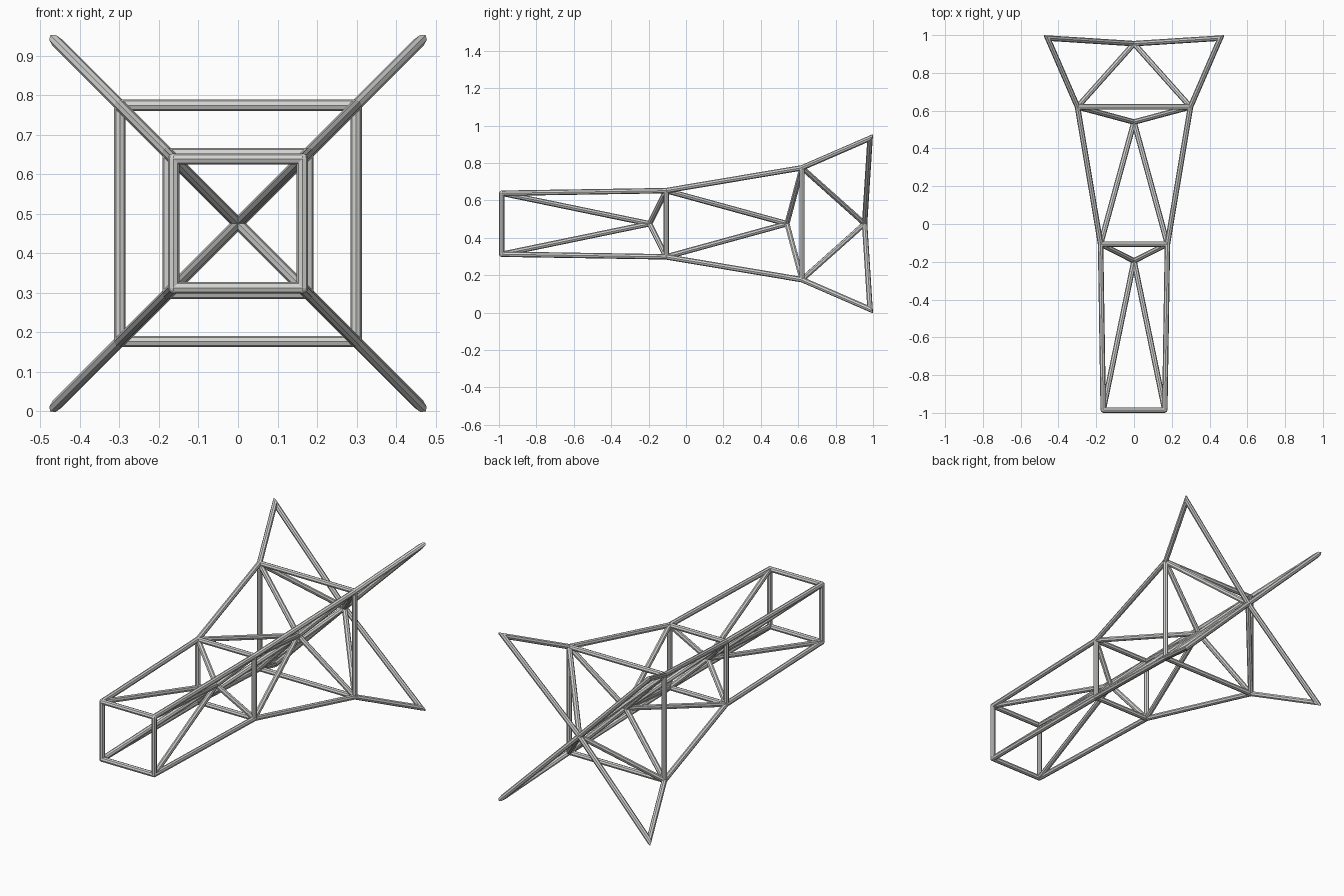
import bpy
import bmesh
from mathutils import Vector, Matrix

cube = bpy.data.objects.get("Cube")
if cube:
    bpy.data.objects.remove(cube, do_unlink=True)

RADIUS = 0.0145
SIDES = 8
MID_Z = 0.475

steel = bpy.data.materials.new("light_steel_grey")
steel.use_nodes = True
GREY = (0.65, 0.65, 0.64, 1)
steel.diffuse_color = GREY
steel.node_tree.nodes["Principled BSDF"].inputs["Base Color"].default_value = GREY


def add_bar(bm, a, b):
    """Straight tube between two joints."""
    d = b - a
    turn = d.to_track_quat('Z', 'Y').to_matrix().to_4x4()
    return bmesh.ops.create_cone(bm, cap_ends=True, segments=SIDES,
                                 radius1=RADIUS, radius2=RADIUS, depth=d.length,
                                 matrix=Matrix.Translation((a + b) / 2) @ turn)["verts"]


def add_mitred_bar(bm, a, tip, other):
    """Tube run past the tip, then cut where it meets the bar from other."""
    along, across = (tip - a).normalized(), (tip - other).normalized()
    verts = add_bar(bm, a, tip + along * RADIUS * 3)
    faces = {f for v in verts for f in v.link_faces}
    edges = {e for v in verts for e in v.link_edges}
    bmesh.ops.bisect_plane(bm, geom=verts + list(edges) + list(faces),
                           plane_co=tip, plane_no=along - across,
                           clear_outer=True)


def make_part(name, bars, joints=(), mitred=()):
    bm = bmesh.new()
    for a, b in bars:
        add_bar(bm, a, b)
    for a, tip, other in mitred:
        add_mitred_bar(bm, a, tip, other)
    for p in joints:
        bmesh.ops.create_uvsphere(bm, u_segments=SIDES, v_segments=6,
                                  radius=RADIUS, matrix=Matrix.Translation(p))
    mesh = bpy.data.meshes.new(name)
    bm.to_mesh(mesh)
    bm.free()
    mesh.materials.append(steel)
    obj = bpy.data.objects.new(name, mesh)
    bpy.context.collection.objects.link(obj)


def square(y, half):
    return [Vector((sx * half, y, MID_Z + sz * half))
            for sx, sz in ((-1, -1), (1, -1), (1, 1), (-1, 1))]


# Square stations along the truss, and the hubs on its axis between them
stations = [square(-0.985, 0.163), square(-0.106, 0.177), square(0.62, 0.299)]
tips = square(0.984, 0.457)
hubs = [Vector((0, y, MID_Z)) for y in (-0.195, 0.54)]
rear_hub = Vector((0, 0.955, MID_Z))

# Square frames
for name, c in zip(("front_frame", "middle_frame", "rear_frame"), stations):
    make_part(name, [(c[i], c[(i + 1) % 4]) for i in range(4)], c)

# Long edge bars, and diagonal braces meeting at each hub
for part, near, far, hub in zip(("front", "middle"), stations, stations[1:], hubs):
    make_part(part + "_edge_bars", list(zip(near, far)))
    make_part(part + "_braces", [(p, hub) for p in near + far], [hub])

# Flared rear bay, its bars mitred into four pointed tips
rear = stations[-1]
make_part("rear_edge_bars", [], mitred=[(p, t, rear_hub) for p, t in zip(rear, tips)])
make_part("rear_braces", [(p, rear_hub) for p in rear], [rear_hub],
          [(rear_hub, t, p) for p, t in zip(rear, tips)])
